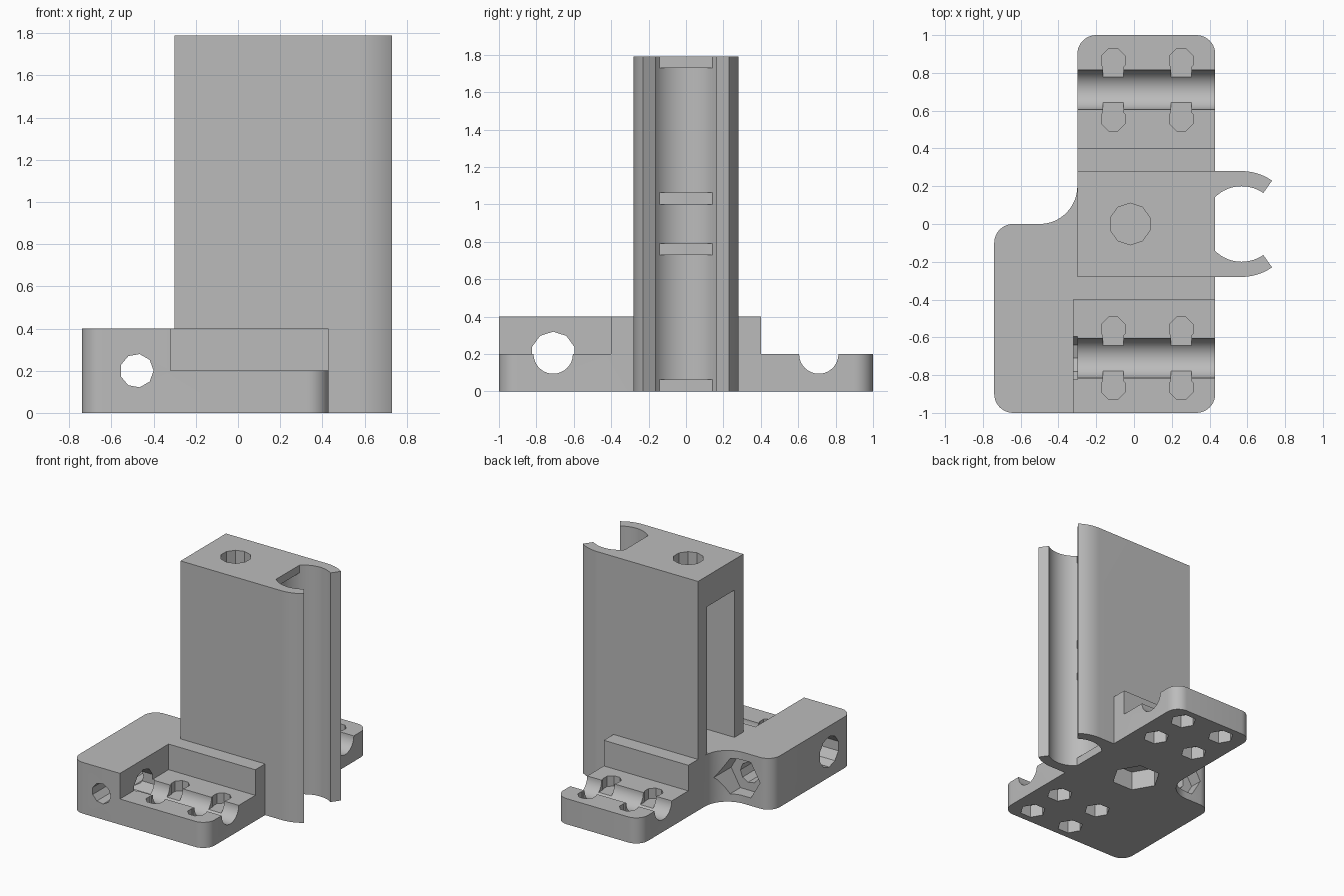
import bpy, bmesh, math
from mathutils import Vector

if "Cube" in bpy.data.objects:
    bpy.data.objects.remove(bpy.data.objects["Cube"], do_unlink=True)

grey = bpy.data.materials.new("plain grey")
grey.use_nodes = True
colour = (0.5, 0.5, 0.5, 1)
grey.diffuse_color = colour
grey.node_tree.nodes["Principled BSDF"].inputs["Base Color"].default_value = colour


def arc(cx, cy, r, start, end, steps=10):
    angles = [math.radians(start + (end - start) * i / steps) for i in range(steps + 1)]
    return [(cx + r * math.cos(a), cy + r * math.sin(a)) for a in angles]


def ngon(cx, cy, r, sides, turn=0):
    return arc(cx, cy, r, turn, turn + 360, sides)[:-1]


def rect(x0, x1, y0, y1):
    return [(x0, y0), (x1, y0), (x1, y1), (x0, y1)]


def prism(name, outline, lo, hi, axis="z"):
    """Extrude an outline along an axis."""
    place = {"x": lambda a, b, h: Vector((h, a, b)),
             "y": lambda a, b, h: Vector((a, h, b)),
             "z": lambda a, b, h: Vector((a, b, h))}[axis]
    bm = bmesh.new()
    face = bm.faces.new([bm.verts.new(place(a, b, lo)) for a, b in outline])
    new = bmesh.ops.extrude_face_region(bm, geom=[face])["geom"]
    bmesh.ops.translate(bm, vec=place(0, 0, hi - lo),
                        verts=[v for v in new if isinstance(v, bmesh.types.BMVert)])
    bmesh.ops.recalc_face_normals(bm, faces=bm.faces)
    mesh = bpy.data.meshes.new(name)
    bm.to_mesh(mesh)
    bm.free()
    mesh.materials.append(grey)
    obj = bpy.data.objects.new(name, mesh)
    bpy.context.collection.objects.link(obj)
    return obj


def combine(body, tool, operation):
    tool.hide_render = True
    mod = body.modifiers.new(tool.name, "BOOLEAN")
    mod.operation, mod.solver, mod.object = operation, "EXACT", tool
    bpy.context.view_layer.objects.active = body
    bpy.ops.object.modifier_apply(modifier=mod.name)
    bpy.data.objects.remove(tool, do_unlink=True)


def cut(*args):
    combine(body, prism(*args), "DIFFERENCE")


def add(*args):
    combine(body, prism(*args), "UNION")


# Base plate with rounded corners and a concave fillet
corner = 0.1
outline = (arc(0.33, -0.9, corner, -90, 0) + arc(0.33, 0.9, corner, 0, 90)
           + arc(-0.2, 0.9, corner, 90, 180) + arc(-0.5, 0.2, 0.2, 0, -90, 16)
           + arc(-0.64, -0.1, corner, 90, 180) + arc(-0.64, -0.9, corner, 180, 270))
body = prism("bracket_body", outline, 0, 0.4)
cut("front_step", rect(-0.32, 0.6, -1.2, -0.4), 0.2, 0.6)
cut("rear_step", rect(-0.6, 0.6, 0.4, 1.2), 0.2, 0.6)

# Tower with a pair of clip jaws
clip_x, mouth = 0.57, 55
tower = ([(-0.3, 0.28), (-0.3, -0.28)] + arc(clip_x, 0, 0.28, -90, -mouth)
         + [(clip_x, 0)] + arc(clip_x, 0, 0.28, mouth, 90))
add("tower", tower, 0, 1.79)
cut("clip_bore", ngon(clip_x, 0, 0.2, 64), -0.1, 2)
for low, high in [(0, 0.065), (0.73, 0.79), (1.0, 1.065), (1.73, 1.79)]:
    add("clip_stop", rect(0.33, 0.43, -0.15, 0.15), low, high)

# Side window and vertical bolt hole with nut trap
cut("tower_window", rect(-0.5, 0.2, -0.17, 0.17), 0.4, 1.55)
cut("tower_bolt_hole", ngon(-0.02, 0, 0.11, 10, 18), 0.17, 2)
cut("tower_nut_trap", ngon(-0.02, 0, 0.18, 6), -0.1, 0.15)

# Rod channels, with screw pockets and nut traps either side
for side, start in ((-1, -0.31), (1, -0.5)):
    rod_y = 0.71 * side
    cut("rod_channel", ngon(rod_y, 0.2, 0.105, 48), start, 0.6, "x")
    for x in (-0.11, 0.25):
        for offset in (-0.155, 0.155):
            y = rod_y + offset
            inner = rod_y + offset * 0.4
            cut("screw_pocket", ngon(x, y, 0.067, 8, 22.5), 0.12, 0.3)
            cut("screw_slot", rect(x - 0.055, x + 0.055, min(y, inner), max(y, inner)), 0.12, 0.3)
            cut("screw_nut_trap", ngon(x, y, 0.095, 6), -0.1, 0.1)

# Crossing holes in the side block
cut("rod_hole", ngon(-0.71, 0.2, 0.12, 10, 18), -0.9, -0.3, "x")
cut("side_bolt_hole", ngon(-0.48, 0.2, 0.08, 9, 0), -1.2, 0.1, "y")
cut("side_nut_trap", ngon(-0.48, 0.2, 0.16, 6, 0), -0.1, 0.3, "y")

# Soft shading on the curved walls
bpy.ops.object.select_all(action="DESELECT")
body.select_set(True)
bpy.context.view_layer.objects.active = body
bpy.ops.object.shade_smooth_by_angle(angle=math.radians(30))
